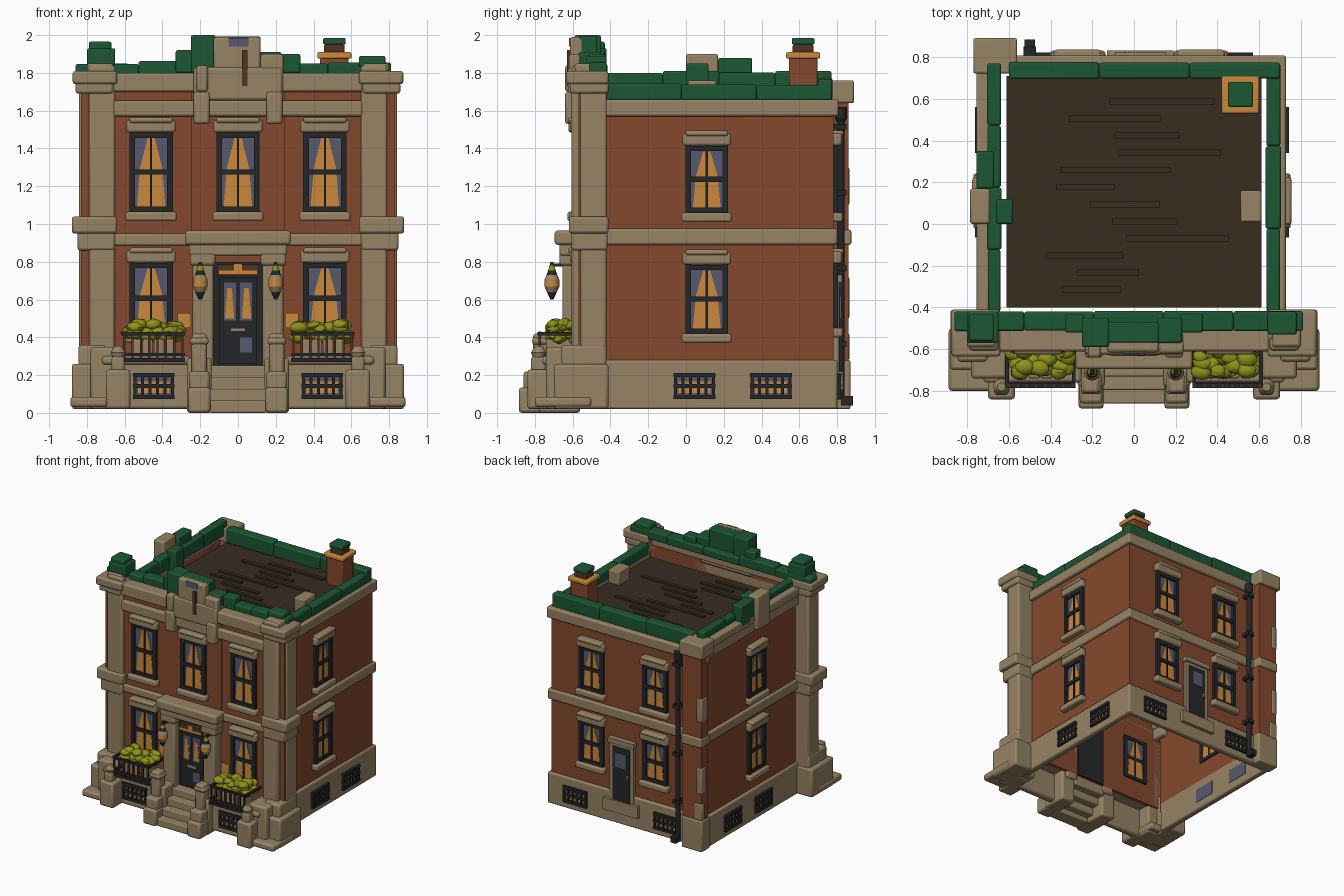
import bpy, bmesh, math, random
from mathutils import Matrix, Vector
random.seed(4)

COL = {"brick": (0.232, 0.066, 0.026), "stone": (0.305, 0.228, 0.128), "green": (0.012, 0.095, 0.034),
       "roof": (0.038, 0.025, 0.014), "iron": (0.018, 0.019, 0.021), "glow": (0.60, 0.25, 0.045),
       "leaf": (0.27, 0.29, 0.010), "glass": (0.095, 0.10, 0.16), "rust": (0.085, 0.032, 0.016)}
MATS = {}
for n, c in COL.items():
    MATS[n] = bpy.data.materials.new(n)
    MATS[n].diffuse_color = (*c, 1)
KEYS = list(COL)


def finish(name, bm, bevel=0, smooth=False):
    me = bpy.data.meshes.new(name)
    bm.to_mesh(me)
    bm.free()
    for k in KEYS:
        me.materials.append(MATS[k])
    ob = bpy.data.objects.new(name, me)
    bpy.context.collection.objects.link(ob)
    if bevel:
        m = ob.modifiers.new("bevel", 'BEVEL')
        m.width, m.segments = bevel, 2
    if smooth or bevel:
        bpy.context.view_layer.objects.active = ob
        ob.select_set(True)
        bpy.ops.object.shade_smooth_by_angle(angle=math.radians(40))
        ob.select_set(False)
    return ob


def paint(verts, mat):
    for f in {f for v in verts for f in v.link_faces}:
        f.material_index = KEYS.index(mat)


def part(name, boxes, bevel=0, mirror=False, frame=Matrix()):
    """boxes: (material, x0, x1, y0, y1, z0, z1[, top taper]); mirror repeats them at -x"""
    bm = bmesh.new()
    for mat, x0, x1, y0, y1, z0, z1, *tap in boxes:
        for s in ((1, -1) if mirror else (1,)):
            vs = bmesh.ops.create_cube(bm, size=1)["verts"]
            for v in vs:
                if tap and v.co.z > 0:
                    v.co.x *= tap[0]
                v.co = frame @ Vector((s * (x0 + x1) / 2 + v.co.x * (x1 - x0),
                                       (y0 + y1) / 2 + v.co.y * (y1 - y0), (z0 + z1) / 2 + v.co.z * (z1 - z0)))
            paint(vs, mat)
    return finish(name, bm, bevel)


def turned(name, profile, x, y, seg=14):
    """stack of cone sections; profile: (radius, z, material of the section above)"""
    bm = bmesh.new()
    for (r0, z0, m), (r1, z1, _) in zip(profile, profile[1:]):
        vs = bmesh.ops.create_cone(bm, cap_ends=True, segments=seg, radius1=r0, radius2=r1, depth=z1 - z0,
                                   matrix=Matrix.Translation((x, y, (z0 + z1) / 2)))["verts"]
        paint(vs, m)
    return finish(name, bm, smooth=True)


def wall_frame(side, plane):
    a = {"front": 0, "right": 90, "back": 180, "left": -90}[side]
    return Matrix.Rotation(math.radians(a), 4, 'Z') @ Matrix.Translation((0, -plane, 0))


def window(name, side, plane, c, z0, z1, w=0.22):
    """sash window running through the wall, so it also shows from inside the hollow shell"""
    F, h, m = wall_frame(side, plane), w / 2, (z0 + z1) / 2
    b = [("glass", c - h, c + h, -.004, .034, z0, z1)]
    for y in (-.008, .032):                               # lit curtains
        b.append(("glow", c - w * .38, c + w * .38, y, y + .006, z0 + .02, m, .8))
        b.append(("glow", c - w * .32, c + w * .32, y, y + .006, m, z1 - .03, .3))
    for x in (c - h, c + h):                              # jambs
        b.append(("iron", x - .015, x + .015, -.024, .042, z0, z1))
    for z in (z0 + .013, m, z1 - .015):                   # rails
        b.append(("iron", c - h, c + h, -.022, .042, z - .014, z + .014))
    b.append(("iron", c - .006, c + .006, -.016, .04, z0, z1))
    part(name, b, frame=F)
    part(name + "_lintel_and_sill", [("stone", c - h - .03, c + h + .03, -.045, .01, z1, z1 + .065),
         ("stone", c - h - .015, c + h + .015, -.055, .01, z1 + .05, z1 + .08),
         ("stone", c - h - .035, c + h + .035, -.05, .01, z0 - .05, z0)], .012, frame=F)


def vent(name, side, plane, c, z0=.085, z1=.2, w=.2):
    F = wall_frame(side, plane)
    b = [("glass", c - w / 2, c + w / 2, -.006, .055, z0, z1),
         ("glow", c - w * .42, c + w * .42, -.009, -.003, z0 + .02, z1 - .035)]
    for z in (z0, (z0 + z1) / 2, z1):
        b.append(("iron", c - w / 2 - .01, c + w / 2 + .01, -.02, .002, z - .011, z + .011))
    for i in range(6):
        x = c - w / 2 + i * w / 5
        b.append(("iron", x - .008, x + .008, -.018, .002, z0, z1))
    part(name, b, frame=F)


# hollow brick shell and roof
part("brick_walls", [("brick", .67, .70, -.5, .78, .2, 1.6), ("brick", -.72, -.69, -.5, .78, .2, 1.64),
     ("brick", -.7, .7, .75, .78, .2, 1.62), ("brick", -.83, .83, -.57, -.54, .25, 1.72),
     ("brick", -.25, .25, -.578, -.55, .9, 1.7), ("brick", -.745, -.57, .77, .86, .2, 1.7)])
part("roof_deck", [("roof", -.61, .61, -.40, .71, 1.62, 1.65)])
planks = []
for i in range(12):
    x, y, l = random.uniform(-.45, .0), -.33 + i * .082, random.uniform(.25, .55)
    planks.append(("roof", x, x + l, y, y + .03, 1.645, 1.663))
part("roof_planks", planks)

# stone base and bands around the side and back walls
def ring(name, z0, z1, d, lift=0):
    part(name, [("stone", .67, .70 + d, -.5, .78 + d, z0, z1), ("stone", -.72 - d, -.69, -.5, .78 + d, z0 + lift, z1 + lift),
         ("stone", -.72 - d, .70 + d, .75, .78 + d, z0, z1)], .012)
ring("stone_base", .02, .28, .022)
ring("middle_band", .89, .975, .022)
ring("cornice", 1.57, 1.66, .028, .03)
part("corner_pier_stone", [("stone", -.755, -.565, .76, .87, .02, .28), ("stone", -.75, -.565, .75, .875, .89, .97),
     ("stone", -.77, -.56, .72, .89, 1.64, 1.76), ("stone", -.752, -.7, .80, .865, .5, .72),
     ("stone", -.752, -.7, .79, .865, 1.1, 1.3), ("stone", -.752, -.68, .82, .866, .28, .42)], .01)

# green parapet in uneven blocks
blocks = []
def coping(axis, a, b, n, lo, hi, z0, z1):
    for i in range(n):
        p, q = a + (b - a) * i / n, a + (b - a) * (i + 1) / n
        j, e = random.uniform(-.012, .012), random.uniform(0, .006)
        r = (p, q, lo - e, hi + e) if axis == "x" else (lo - e, hi + e, p, q)
        blocks.append(("green", *r, z0, z1 + j))
coping("y", -.42, .77, 3, .635, .70, 1.655, 1.735)
coping("y", -.42, .77, 4, -.70, -.64, 1.69, 1.80)
coping("x", -.6, .7, 3, .70, .77, 1.655, 1.765)
coping("x", -.86, .81, 5, -.51, -.42, 1.78, 1.855)
blocks += [("green", -.755, -.67, .17, .35, 1.7, 1.88), ("green", -.66, -.58, 0, .12, 1.65, 1.85),
           ("green", -.8, -.65, -.57, -.42, 1.83, 1.93), ("green", -.79, -.67, -.56, -.43, 1.92, 1.965),
           ("green", .64, .78, -.53, -.42, 1.83, 1.89), ("green", .22, .33, -.52, -.43, 1.8, 1.90),
           ("green", -.33, -.24, -.52, -.43, 1.8, 1.92)]
part("green_parapet", blocks, .01)
part("side_parapet_stone", [("stone", -.785, -.69, 0, .17, 1.62, 1.9), ("stone", -.755, -.69, -.42, .75, 1.68, 1.75)], .012)
part("roof_hatch", [("stone", .51, .61, .01, .16, 1.64, 1.76)], .008)

# chimney
part("chimney", [("brick", .435, .585, .545, .695, 1.64, 1.88), ("glow", .42, .60, .53, .71, 1.875, 1.91),
     ("rust", .455, .565, .565, .675, 1.90, 1.95), ("green", .45, .57, .56, .68, 1.95, 1.985)], .008)

# front corner pilasters and bands
part("pilasters", [("stone", .65, .79, -.605, -.54, .25, 1.84), ("stone", .79, .842, -.56, -.42, .05, 1.8),
     ("stone", .69, .842, -.45, -.42, .05, 1.8), ("stone", .64, .88, -.62, -.41, .95, 1.04),
     ("stone", .65, .85, -.61, -.415, .86, .96), ("stone", .66, .86, -.615, -.41, 1.69, 1.75),
     ("stone", .64, .875, -.635, -.41, 1.74, 1.81), ("stone", .66, .80, -.59, -.44, 1.8, 1.85)], .014, True)
part("front_bands", [("stone", -.66, .66, -.605, -.54, 1.57, 1.655), ("stone", -.66, .66, -.61, -.48, 1.70, 1.80),
     ("stone", -.66, -.25, -.59, -.54, .885, .95), ("stone", .25, .66, -.59, -.54, .885, .95)], .012)

# central crest above the cornice
part("crest_stone", [("stone", -.235, .235, -.625, -.52, 1.655, 1.83), ("stone", -.13, .12, -.615, -.54, 1.8, 1.99),
     ("stone", -.235, -.15, -.64, -.57, 1.53, 1.7), ("stone", .15, .235, -.64, -.57, 1.53, 1.7),
     ("stone", -.22, -.16, -.64, -.57, 1.7, 1.84), ("stone", .12, .24, -.62, -.56, 1.7, 1.90)], .014)
part("crest_green", [("green", -.25, -.12, -.59, -.45, 1.8, 2.0), ("green", .11, .23, -.57, -.45, 1.8, 1.91),
     ("green", -.13, .12, -.57, -.47, 1.8, 1.993)], .01)
part("crest_inlay", [("glass", -.05, .055, -.62, -.612, 1.94, 1.985), ("rust", .02, .05, -.631, -.61, 1.73, 1.92)])

# windows on all sides
for c in (-.46, 0, .46):
    window("front_upper_window", "front", .578 if c == 0 else .57, c, 1.065, 1.485, .2)
for c in (-.46, .46):
    window("front_lower_window", "front", .57, c, .42, .795, .2)
    vent("front_basement_window", "front", .72, c * .97)
for side, plane, s in (("right", .70, 1), ("left", .72, -1)):
    window("side_upper_window", side, plane, .11 * s, 1.06, 1.415, .195)
    window("side_lower_window", side, plane, .11 * s, .42, .785, .195)
    for c in (.045, .45):
        vent("side_basement_window", side, plane + .022, c * s)
for c in (-.32, .27):                                     # back wall runs the other way
    window("back_upper_window", "back", .78, c, 1.06, 1.415, .195)
    window("back_lower_window", "back", .78, c, .45, .79, .195)
for c in (-.46, .38):
    vent("back_basement_window", "back", .802, c)

# back door and its step
part("back_door", [("stone", -.14, .08, -.03, .01, .2, .70), ("iron", -.11, .05, -.036, .035, .22, .665),
     ("glass", -.08, .02, -.042, -.03, .50, .62), ("glow", .025, .04, -.05, -.03, .42, .45),
     ("stone", -.19, .13, -.05, .01, .12, .22), ("stone", -.15, .09, -.045, .01, .69, .73)], frame=wall_frame("back", .78))

# drain pipe
pipe = [(.02, .07, "iron"), (.02, 1.54, "iron"), (.032, 1.56, "iron"), (.032, 1.62, "iron")]
turned("drain_pipe", pipe, -.5, .82, 10)
part("pipe_brackets", [("iron", -.53, -.47, .77, .85, z, z + .03) for z in (.35, .75, 1.15, 1.5)]
     + [("iron", -.525, -.475, .82, .885, .04, .09)])

# front door
part("front_door", [("iron", -.13, .13, -.595, -.53, .25, .8), ("iron", -.1, .1, -.605, -.58, .26, .72),
     ("glass", -.075, -.01, -.612, -.604, .49, .69), ("glass", .01, .075, -.612, -.604, .49, .69),
     ("glow", -.07, -.02, -.616, -.610, .5, .66, .5), ("glow", .02, .07, -.616, -.610, .5, .66, .5),
     ("glass", .01, .075, -.612, -.604, .32, .40), ("rust", -.11, .11, -.625, -.59, .725, .785),
     ("glow", -.10, .10, -.630, -.622, .735, .755), ("glow", -.02, .02, -.630, -.622, .755, .79),
     ("stone", -.04, .04, -.613, -.603, .43, .45)])
part("door_surround", [("stone", .13, .24, -.655, -.54, .2, .86), ("stone", .12, .255, -.67, -.56, .78, .85)], .014, True)
part("door_canopy", [("stone", -.26, .26, -.67, -.56, .83, .9), ("stone", -.28, .28, -.695, -.56, .89, .965)], .014)
part("door_side_glow", [("glow", .25, .32, -.578, -.568, .45, .53)], 0, True)

# stoop: open-backed steps, cheek walls, newels
part("steps", [("stone", -.15, .15, -.86 + i * .065, -.74 + i * .065, max(0, i * .062 - .02), .065 + i * .062)
     for i in range(4)], .008)
part("stoop_cheeks", [("stone", .145, .265, -.885, -.72, 0, .135), ("stone", .15, .26, -.86, -.7, .12, .22),
     ("stone", .14, .27, -.78, -.56, 0, .29), ("stone", .165, .245, -.81, -.72, .2, .42),
     ("stone", .155, .255, -.815, -.71, .36, .40)], .016, True)

# basement front, corner plinths
part("front_base", [("stone", .25, .72, -.72, -.66, .02, .27), ("stone", .25, .72, -.76, -.56, .255, .30),
     ("stone", .57, .70, -.84, -.70, .02, .23), ("stone", .60, .67, -.82, -.74, .2, .30),
     ("stone", .61, .78, -.74, -.55, .02, .35), ("stone", .70, .88, -.70, -.41, .02, .26),
     ("stone", .7, .845, -.66, -.42, .2, .36), ("stone", .6, .888, -.80, -.5, .03, .085)], .016, True)
for x in (-.635, .635):
    turned("plinth_knob", [(.03, .29, "stone"), (.04, .32, "stone"), (.02, .355, "stone")], x, -.78)

# window boxes with railings and plants
rail = [("iron", .285, .61, -.785, -.765, z, z + .018) for z in (.30, .41)]
rail += [("rust", .288 + i * .044, .300 + i * .044, -.782, -.768, .28, .43) for i in range(8)]
rail += [("iron", x, x + .018, -.78, -.57, z, z + .018) for x in (.28, .6) for z in (.30, .41)]
part("railings", rail + [("iron", .28, .615, -.785, -.73, .27, .29)], 0, True)
part("planter_boxes", [("stone", .33 + i * .06, .385 + i * .06, -.74, -.60, .295, .39) for i in range(4)], .01, True)
for s in (-1, 1):
    bm = bmesh.new()
    for i in range(40):
        r = random.uniform(.03, .042)
        M = Matrix.Translation((s * (.445 + random.uniform(-.13, .13)), -.655 + random.uniform(-.06, .05),
                                .435 + random.uniform(-.04, .035)))
        vs = bmesh.ops.create_icosphere(bm, subdivisions=2, radius=r, matrix=M @ Matrix.Diagonal((1.2, 1, .75, 1)))["verts"]
        for v in vs:
            v.co += Vector([random.uniform(-.004, .004) for _ in range(3)])
        paint(vs, "leaf")
    finish("window_plants", bm, smooth=True)

# hanging lamps beside the door
for x in (-.2, .2):
    turned("lamp", [(.008, .60, "iron"), (.02, .625, "iron"), (.026, .64, "stone"), (.04, .67, "glow"), (.04, .705, "stone"),
           (.028, .73, "iron"), (.02, .755, "leaf"), (.012, .78, "iron"), (.008, .80, "iron")], x, -.71)
    part("lamp_arm", [("iron", x - .008, x + .008, -.72, -.65, .775, .79)])
